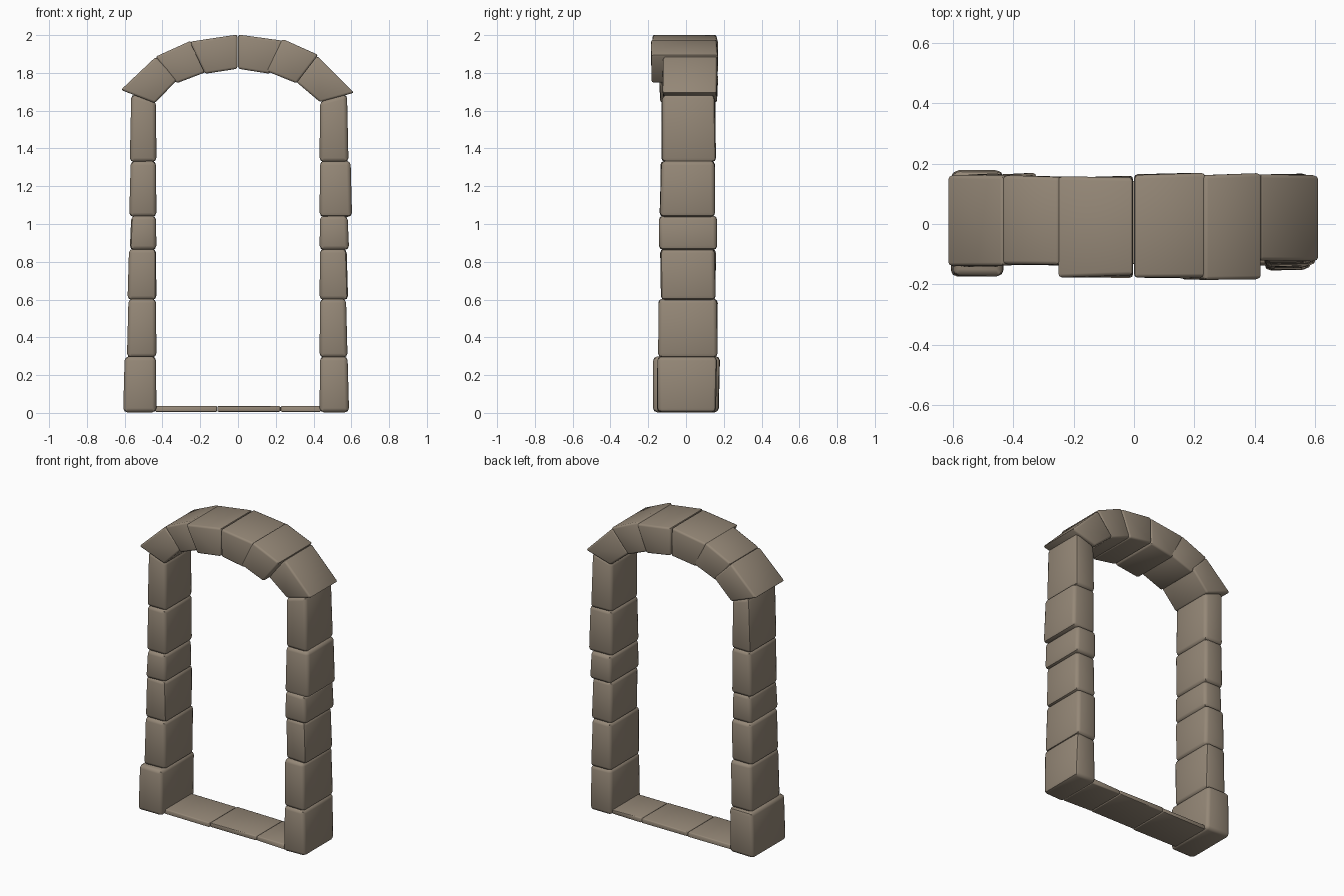
import bpy, bmesh, random
from mathutils import Vector

if "Cube" in bpy.data.objects:
    bpy.data.objects.remove(bpy.data.objects["Cube"])

random.seed(4)
mat = bpy.data.materials.new("brown stone")
mat.diffuse_color = (0.30, 0.245, 0.185, 1)
mat.use_nodes = True
mat.node_tree.nodes["Principled BSDF"].inputs["Base Color"].default_value = mat.diffuse_color


def stone(name, quad, y0, y1, bevel=0.022, jitter=0.006):
    """Rough block: a four-cornered x/z outline extruded from y0 to y1, then rounded."""
    bm = bmesh.new()
    front = [bm.verts.new((x, y0 + random.uniform(-jitter, jitter), z)) for x, z in quad]
    back = [bm.verts.new((x, y1 + random.uniform(-jitter, jitter), z)) for x, z in quad]
    bm.faces.new(front)
    bm.faces.new(back[::-1])
    for i in range(4):
        j = (i + 1) % 4
        bm.faces.new((front[j], front[i], back[i], back[j]))
    bmesh.ops.recalc_face_normals(bm, faces=bm.faces)
    bmesh.ops.bevel(bm, geom=bm.edges[:], offset=bevel, segments=2, profile=0.5,
                    affect='EDGES', clamp_overlap=True)
    me = bpy.data.meshes.new(name)
    bm.to_mesh(me)
    bm.free()
    me.materials.append(mat)
    ob = bpy.data.objects.new(name, me)
    bpy.context.collection.objects.link(ob)
    bpy.ops.object.select_all(action='DESELECT')
    ob.select_set(True)
    bpy.context.view_layer.objects.active = ob
    bpy.ops.object.shade_smooth_by_angle(angle=0.8)


# Pillars: joint heights, then outer x, front y and back y of each stone
joints = [0.005, 0.295, 0.60, 0.865, 1.04, 1.33, 1.645]
left = [(0.608, -0.17, 0.175), (0.588, -0.14, 0.165), (0.585, -0.135, 0.155),
        (0.573, -0.14, 0.15), (0.576, -0.135, 0.15), (0.573, -0.13, 0.155)]
right = [(0.588, -0.15, 0.16), (0.58, -0.145, 0.165), (0.583, -0.13, 0.155),
         (0.588, -0.14, 0.16), (0.604, -0.135, 0.15), (0.585, -0.125, 0.155)]
for side, s, stones in (("left", -1, left), ("right", 1, right)):
    for i, (x, y0, y1) in enumerate(stones):
        z0, z1 = joints[i], joints[i + 1]
        lift = 0.04 if i == 5 else 0.0        # top stone slopes up to carry the arch
        taper = 0.008
        quad = [(s * 0.432, z0 - 0.002), (s * x, z0 - 0.002),
                (s * (x - taper), z1 + lift + 0.004), (s * 0.434, z1 + 0.004)]
        stone(f"{side}_pillar_stone_{i + 1}", quad, y0, y1)

# Arch stones: outer start, outer end, inner end, inner start
arch = [
    ([(-0.62, 1.71), (-0.435, 1.885), (-0.32, 1.765), (-0.44, 1.64)], -0.135, 0.165),
    ([(-0.438, 1.885), (-0.25, 1.97), (-0.155, 1.81), (-0.325, 1.745)], -0.13, 0.16),
    ([(-0.255, 1.965), (-0.003, 2.003), (-0.003, 1.822), (-0.175, 1.795)], -0.175, 0.155),
    ([(0.0, 2.003), (0.24, 1.97), (0.17, 1.795), (0.0, 1.822)], -0.175, 0.165),
    ([(0.235, 1.98), (0.425, 1.895), (0.31, 1.745), (0.15, 1.81)], -0.18, 0.165),
    ([(0.42, 1.89), (0.615, 1.695), (0.435, 1.645), (0.305, 1.755)], -0.125, 0.16),
]
for i, (quad, y0, y1) in enumerate(arch):
    stone(f"arch_stone_{i + 1}", quad, y0, y1, bevel=0.012)

# Thin threshold slabs
cuts = [-0.44, -0.11, 0.225, 0.44]
for i in range(3):
    a, b = cuts[i] + 0.001, cuts[i + 1] - 0.001
    stone(f"threshold_slab_{i + 1}", [(a, 0.006), (b, 0.006), (b, 0.036), (a, 0.036)],
          -0.135, 0.14, bevel=0.006)
